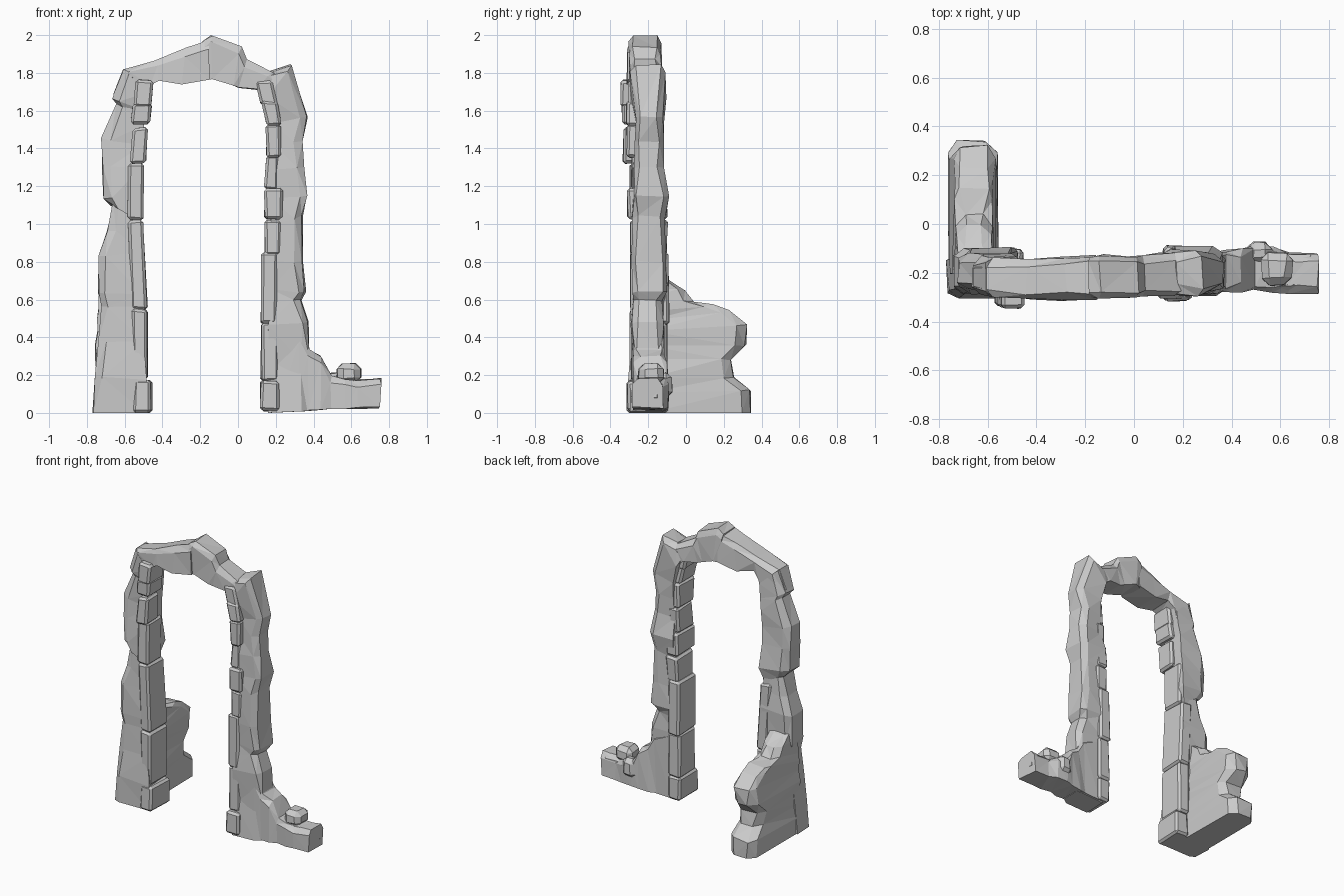
import bpy, bmesh, random
from mathutils import Vector

random.seed(7)


def jit(p, a):
    q = Vector([c + random.uniform(-a, a) for c in p])
    q.z = min(max(q.z, 0.005 if p[2] > 0.01 else 0.0), 2.0)
    if p[2] < 0.01:
        q.z = p[2]
    return q


def finish(name, bm):
    bmesh.ops.recalc_face_normals(bm, faces=bm.faces[:])
    me = bpy.data.meshes.new(name)
    bm.to_mesh(me)
    bm.free()
    ob = bpy.data.objects.new(name, me)
    bpy.context.collection.objects.link(ob)
    return ob


def masonry(name, stations, along_y=False, cham=0.03, rough=0.007):
    """Skin rough stone through stations: inner (a,z), outer (a,z), near and far faces."""
    bm = bmesh.new()
    rings = []
    for ia, iz, oa, oz, f, b in stations:
        i, o = Vector((ia, iz)), Vector((oa, oz))
        k = o.lerp(i, min(0.4, cham * 1.3 / max((o - i).length, 0.01)))
        c = cham * random.uniform(0.5, 1.3)
        ring = []
        for p, t in ((i, f), (k, f), (o, f + c), (o, b - c), (k, b), (i, b)):
            co = (t, p.x, p.y) if along_y else (p.x, t, p.y)
            ring.append(bm.verts.new(jit(co, rough)))
        rings.append(ring)
    for r, s in zip(rings, rings[1:]):
        for n in range(6):
            m = (n + 1) % 6
            bm.faces.new((r[n], r[m], s[m], s[n]))
    bm.faces.new(rings[0])
    bm.faces.new(rings[-1])
    # split warped quads into flat facets
    bmesh.ops.triangulate(bm, faces=[f for f in bm.faces if len(f.verts) == 4])
    return finish(name, bm)


def stone(name, x0, x1, y0, y1, z0, z1, lean=0.0, rough=0.006, bevel=0.014):
    bm = bmesh.new()
    v = [bm.verts.new(jit((x + (lean if z == z1 else 0), y, z), rough))
         for z in (z0, z1) for y in (y0, y1) for x in (x0, x1)]
    for f in ((0, 1, 3, 2), (4, 5, 7, 6), (0, 1, 5, 4), (2, 3, 7, 6), (0, 2, 6, 4), (1, 3, 7, 5)):
        bm.faces.new([v[n] for n in f])
    bmesh.ops.recalc_face_normals(bm, faces=bm.faces[:])
    bmesh.ops.bevel(bm, geom=bm.edges[:], offset=bevel, segments=1, affect='EDGES')
    for w in bm.verts:
        w.co.z = max(w.co.z, 0)
    return finish(name, bm)


# left pillar, lower and upper part
masonry("left_pillar_lower", [
    (-.49, 0, -.765, 0, -.30, -.12), (-.49, .17, -.755, .2, -.30, -.12),
    (-.50, .38, -.74, .38, -.29, -.11), (-.50, .56, -.725, .56, -.285, -.12),
    (-.51, .63, -.74, .64, -.28, -.11), (-.51, .85, -.735, .83, -.28, -.10),
    (-.52, .98, -.69, .96, -.28, -.11), (-.52, 1.15, -.66, 1.12, -.27, -.12)])
masonry("left_pillar_upper", [
    (-.53, 1.02, -.67, 1.10, -.28, -.12), (-.51, 1.13, -.71, 1.14, -.285, -.10),
    (-.51, 1.30, -.715, 1.30, -.28, -.12), (-.51, 1.42, -.72, 1.45, -.27, -.12),
    (-.50, 1.52, -.64, 1.64, -.28, -.12), (-.49, 1.60, -.665, 1.67, -.29, -.13),
    (-.48, 1.70, -.61, 1.82, -.30, -.14)])

# arch top
masonry("arch_left", [
    (-.50, 1.60, -.655, 1.69, -.29, -.14), (-.47, 1.73, -.61, 1.82, -.30, -.14),
    (-.42, 1.765, -.44, 1.87, -.31, -.15), (-.30, 1.745, -.28, 1.93, -.31, -.14),
    (-.15, 1.77, -.15, 1.97, -.305, -.13)])
masonry("arch_right", [
    (-.17, 1.77, -.19, 1.97, -.30, -.14), (-.13, 1.77, -.14, 2.0, -.30, -.13),
    (-.03, 1.735, .02, 1.94, -.30, -.13), (.0, 1.72, .04, 1.87, -.295, -.13),
    (.10, 1.71, .18, 1.81, -.30, -.12), (.20, 1.64, .25, 1.77, -.28, -.13)])

# right pillar
masonry("right_pillar", [
    (.12, 1.72, .18, 1.81, -.28, -.12), (.15, 1.67, .28, 1.84, -.29, -.11),
    (.19, 1.53, .37, 1.57, -.27, -.12), (.18, 1.42, .335, 1.44, -.27, -.12),
    (.18, 1.28, .345, 1.30, -.28, -.12), (.17, 1.14, .365, 1.15, -.28, -.095),
    (.18, 1.0, .34, 1.04, -.28, -.11), (.17, .80, .34, .80, -.285, -.11),
    (.17, .65, .355, .64, -.28, -.10), (.17, .58, .335, .60, -.28, -.12),
    (.16, .47, .375, .48, -.29, -.115), (.16, .25, .375, .28, -.28, -.12),
    (.16, 0, .38, .01, -.29, -.12)])

# facing stones on both inner jambs
left_jamb = [(-.555, -.458, -.31, -.10, 0, .175, 0), (-.56, -.475, -.295, -.10, .17, .55, -.005),
             (-.565, -.48, -.295, -.10, .545, 1.02, -.02), (-.585, -.505, -.30, -.13, 1.02, 1.32, .005),
             (-.57, -.485, -.335, -.19, 1.32, 1.51, .01), (-.57, -.47, -.34, -.18, 1.53, 1.64, .015),
             (-.55, -.455, -.345, -.18, 1.62, 1.76, .01)]
right_jamb = [(.118, .22, -.31, -.10, .01, .17, 0), (.122, .21, -.29, -.10, .17, .48, .005),
              (.125, .21, -.295, -.09, .47, .85, 0), (.14, .225, -.29, -.10, .84, 1.02, .005),
              (.14, .235, -.31, -.10, 1.02, 1.19, 0), (.14, .21, -.29, -.12, 1.18, 1.36, .01),
              (.15, .225, -.31, -.13, 1.35, 1.53, .0), (.155, .235, -.315, -.15, 1.52, 1.65, -.03),
              (.12, .215, -.31, -.15, 1.63, 1.76, -.03)]
for side, stones in (("left", left_jamb), ("right", right_jamb)):
    for n, (x0, x1, y0, y1, z0, z1, lean) in enumerate(stones):
        stone(f"{side}_jamb_stone_{n + 1}", x0, x1, y0, y1, z0, z1, lean)

# broken side wall running back from the left pillar
masonry("back_wall", [
    (-.2, 0, .345, 0, -.765, -.56), (-.2, .11, .34, .12, -.76, -.565),
    (-.2, .19, .25, .19, -.75, -.56), (-.2, .28, .235, .28, -.75, -.565),
    (-.2, .36, .315, .36, -.75, -.57), (-.2, .43, .32, .47, -.745, -.57),
    (-.2, .49, .23, .54, -.74, -.575), (-.2, .54, .15, .57, -.74, -.575),
    (-.2, .60, .04, .585, -.735, -.575), (-.2, .66, .0, .65, -.73, -.58),
    (-.2, .75, -.09, .70, -.72, -.585)], along_y=True, cham=.04)

# low broken wall to the right
masonry("low_wall", [
    (.2, .012, .2, .48, -.28, -.12), (.31, .014, .33, .42, -.28, -.115),
    (.37, .015, .375, .335, -.28, -.11), (.44, .02, .44, .30, -.275, -.10),
    (.49, .02, .49, .195, -.27, -.09), (.57, .022, .57, .18, -.275, -.09),
    (.63, .025, .63, .175, -.28, -.12), (.75, .03, .755, .18, -.29, -.12)], cham=.025)

# loose rubble on the low wall
for n, (x0, x1, y0, y1, z0, z1) in enumerate([
        (.53, .65, -.25, -.12, .15, .255), (.46, .57, -.17, -.075, .08, .21), (.58, .75, -.285, -.13, .05, .175)]):
    stone(f"rubble_{n + 1}", x0, x1, y0, y1, z0, z1, 0, .012, .03)
